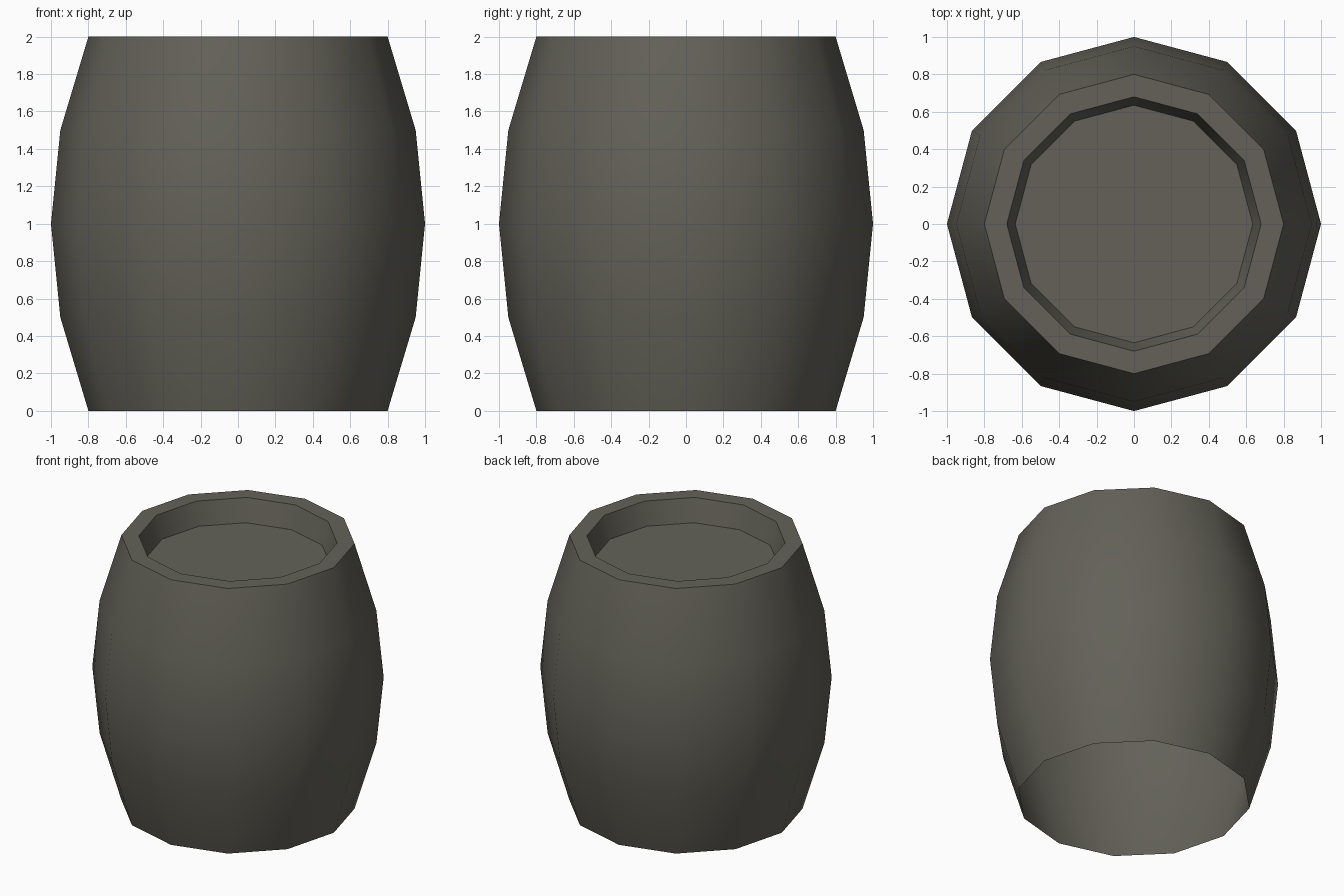
import bpy, bmesh, math

if "Cube" in bpy.data.objects:
    bpy.data.objects.remove(bpy.data.objects["Cube"])

SIDES = 12
# Radius/height profile: bulging wall from the open base, flat rim, recessed lid
PROFILE = [(0.80, 0.0), (0.95, 0.5), (1.0, 1.0), (0.95, 1.5), (0.80, 2.0),
           (0.68, 2.0), (0.635, 1.83)]

bm = bmesh.new()
rings = []
for r, z in PROFILE:
    rings.append([bm.verts.new((r * math.cos(2 * math.pi * i / SIDES),
                                r * math.sin(2 * math.pi * i / SIDES), z))
                  for i in range(SIDES)])

# Staves, rim and recess wall
for a, b in zip(rings, rings[1:]):
    for i in range(SIDES):
        j = (i + 1) % SIDES
        bm.faces.new((a[i], a[j], b[j], b[i]))

# Recessed lid
bm.faces.new(rings[-1])

mesh = bpy.data.meshes.new("barrel")
bm.to_mesh(mesh)
bm.free()

barrel = bpy.data.objects.new("barrel", mesh)
bpy.context.collection.objects.link(barrel)

# Single dark warm grey colour
mat = bpy.data.materials.new("dark warm grey")
mat.diffuse_color = (0.125, 0.121, 0.098, 1.0)
mat.use_nodes = True
mat.node_tree.nodes["Principled BSDF"].inputs["Base Color"].default_value = mat.diffuse_color
mesh.materials.append(mat)

# Smooth sides with crisp rim edges
bpy.context.view_layer.objects.active = barrel
barrel.select_set(True)
bpy.ops.object.shade_smooth_by_angle(angle=math.radians(40))
